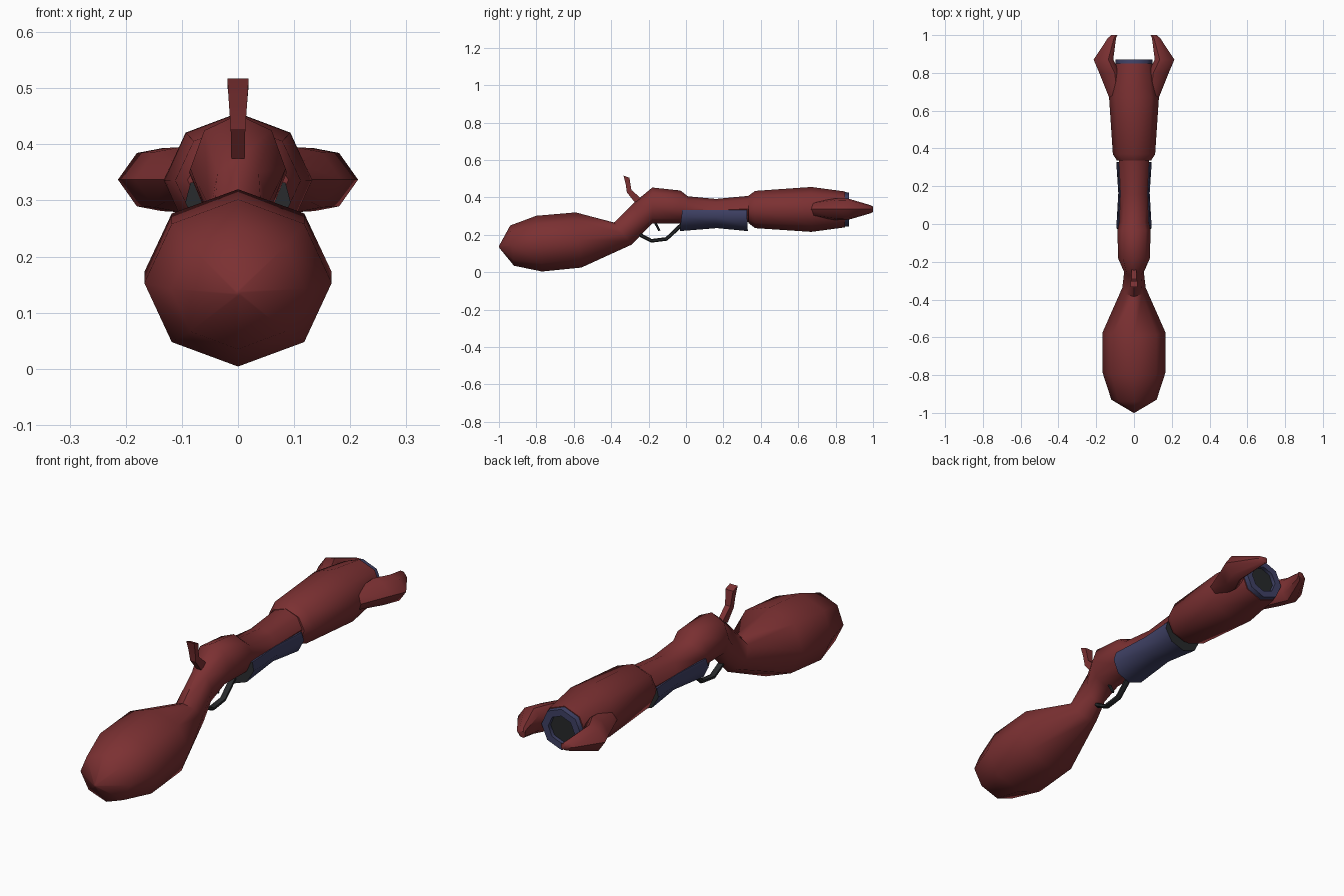
import bpy, bmesh, math
from mathutils import Vector

if "Cube" in bpy.data.objects:
    bpy.data.objects.remove(bpy.data.objects["Cube"])


def material(name, color):
    m = bpy.data.materials.new(name)
    m.use_nodes = True
    m.diffuse_color = (*color, 1)
    m.node_tree.nodes["Principled BSDF"].inputs["Base Color"].default_value = (*color, 1)
    return m


RED = material("dark red wood", (0.2, 0.03, 0.032))
BLUE = material("slate blue", (0.05, 0.053, 0.13))
DARK = material("black metal", (0.02, 0.022, 0.024))


def loft(name, rings, mats, rule=None, caps=True, angle=50):
    """Skin a list of equal-length point rings; rule(face) picks the slot."""
    bm = bmesh.new()
    loops = [[bm.verts.new(p) for p in ring] for ring in rings]
    for a, b in zip(loops, loops[1:]):
        for i in range(len(a)):
            j = (i + 1) % len(a)
            bm.faces.new((a[i], a[j], b[j], b[i]))
    if caps:
        bm.faces.new(loops[0][::-1])
        bm.faces.new(loops[-1])
    bmesh.ops.recalc_face_normals(bm, faces=bm.faces)
    for f in bm.faces:
        f.material_index = rule(f) if rule else 0
    me = bpy.data.meshes.new(name)
    bm.to_mesh(me)
    bm.free()
    for m in mats:
        me.materials.append(m)
    ob = bpy.data.objects.new(name, me)
    bpy.context.collection.objects.link(ob)
    bpy.ops.object.select_all(action="DESELECT")
    ob.select_set(True)
    bpy.context.view_layer.objects.active = ob
    bpy.ops.object.shade_smooth_by_angle(angle=math.radians(angle))
    return ob


def ring(ty, tz, by, bz, w, n=8):
    """Eight-sided section between a top point and a bottom point."""
    top, bot = Vector((0, ty, tz)), Vector((0, by, bz))
    mid, up = (top + bot) / 2, (top - bot) / 2
    angles = [math.tau * i / n for i in range(n)]
    return [mid + up * math.cos(a) + Vector((w * math.sin(a), 0, 0)) for a in angles]


def upright(y, top, bottom, w):
    return ring(y, top, y, bottom, w)


# Bulbous stock, grip and receiver in one skin
loft("stock_and_receiver", [
    ring(-1.0, 0.14, -0.998, 0.13, 0.004),
    ring(-0.94, 0.25, -0.92, 0.035, 0.12),
    ring(-0.80, 0.302, -0.77, 0.004, 0.167),
    ring(-0.59, 0.32, -0.56, 0.025, 0.167),
    ring(-0.385, 0.266, -0.29, 0.148, 0.062),
    ring(-0.275, 0.375, -0.235, 0.205, 0.052),
    ring(-0.18, 0.453, -0.18, 0.26, 0.085),
    ring(-0.03, 0.437, -0.03, 0.262, 0.087),
    upright(0.01, 0.406, 0.27, 0.078),
    upright(0.16, 0.392, 0.27, 0.072),
    upright(0.35, 0.41, 0.27, 0.08),
], [RED])

# Flared barrel
loft("barrel", [
    upright(0.335, 0.41, 0.262, 0.09),
    upright(0.37, 0.435, 0.236, 0.112),
    upright(0.67, 0.456, 0.216, 0.132),
    upright(0.85, 0.432, 0.24, 0.105),
], [RED])

# Muzzle rim with a dark recessed bore
loft("muzzle_rim", [
    upright(0.84, 0.43, 0.242, 0.1),
    upright(0.872, 0.426, 0.246, 0.097),
    upright(0.872, 0.396, 0.276, 0.064),
    upright(0.855, 0.396, 0.276, 0.064),
], [BLUE, DARK], lambda f: int(len(f.verts) > 4 and f.normal.y > 0))


# Wrapped fore-end with dark end faces
def half_wrap(y, lean, low, w):
    side = [(w * 0.9, 0.332), (w, 0.296), (w * 0.68, low + 0.022)]
    pts = side + [(0, low)] + [(-x, z) for x, z in reversed(side)]
    return [(x, y + lean * (0.332 - z), z) for x, z in pts]


loft("fore_end", [
    half_wrap(-0.02, -0.12, 0.22, 0.094),
    half_wrap(0.165, 0, 0.236, 0.083),
    half_wrap(0.325, 0.05, 0.22, 0.094),
], [BLUE, DARK], lambda f: int(abs(f.normal.y) > 0.8))


# Pair of prongs beside the muzzle
def prong_ring(s, y, inner, outer, h):
    mid, half, z = (inner + outer) / 2, (outer - inner) / 2, 0.337
    shape = [(-1, 0.6), (-0.5, 1), (0.35, 0.85), (1, 0),
             (0.35, -0.85), (-0.5, -1), (-1, -0.6)]
    return [(s * (mid + half * u), y, z + h * v) for u, v in shape]


for side, s in (("left", 1), ("right", -1)):
    loft("prong_" + side, [
        prong_ring(s, 0.66, 0.07, 0.128, 0.035),
        prong_ring(s, 0.80, 0.075, 0.184, 0.058),
        prong_ring(s, 0.87, 0.11, 0.214, 0.056),
        prong_ring(s, 0.985, 0.095, 0.138, 0.022),
        prong_ring(s, 1.0, 0.088, 0.12, 0.014),
    ], [RED])


# Hammer spur
def bar(y0, y1, z0, z1, w):
    return [(-w, y0, z0), (w, y0, z0), (w, y1, z1), (-w, y1, z1)]


loft("hammer", [
    bar(-0.275, -0.235, 0.375, 0.39, 0.012),
    bar(-0.316, -0.292, 0.427, 0.44, 0.013),
    bar(-0.322, -0.298, 0.47, 0.478, 0.016),
    bar(-0.334, -0.302, 0.517, 0.505, 0.019),
], [RED], angle=30)


# Trigger guard and trigger, swept as thin bars
def sweep(name, path, t, w):
    pts = [Vector((0, y, z)) for y, z in path]
    rings = []
    for i, p in enumerate(pts):
        d = (pts[min(i + 1, len(pts) - 1)] - pts[max(i - 1, 0)]).normalized()
        n = Vector((0, -d.z, d.y))
        x = Vector((1, 0, 0))
        rings.append([p + n * t * math.cos(a) + x * w * math.sin(a)
                      for a in (math.tau * k / 6 for k in range(6))])
    loft(name, rings, [DARK])


sweep("trigger_guard", [(-0.26, 0.215), (-0.235, 0.194), (-0.185, 0.168),
                        (-0.105, 0.178), (-0.065, 0.215), (-0.02, 0.258)], 0.01, 0.014)
sweep("trigger", [(-0.17, 0.275), (-0.157, 0.25), (-0.142, 0.222)], 0.006, 0.008)
